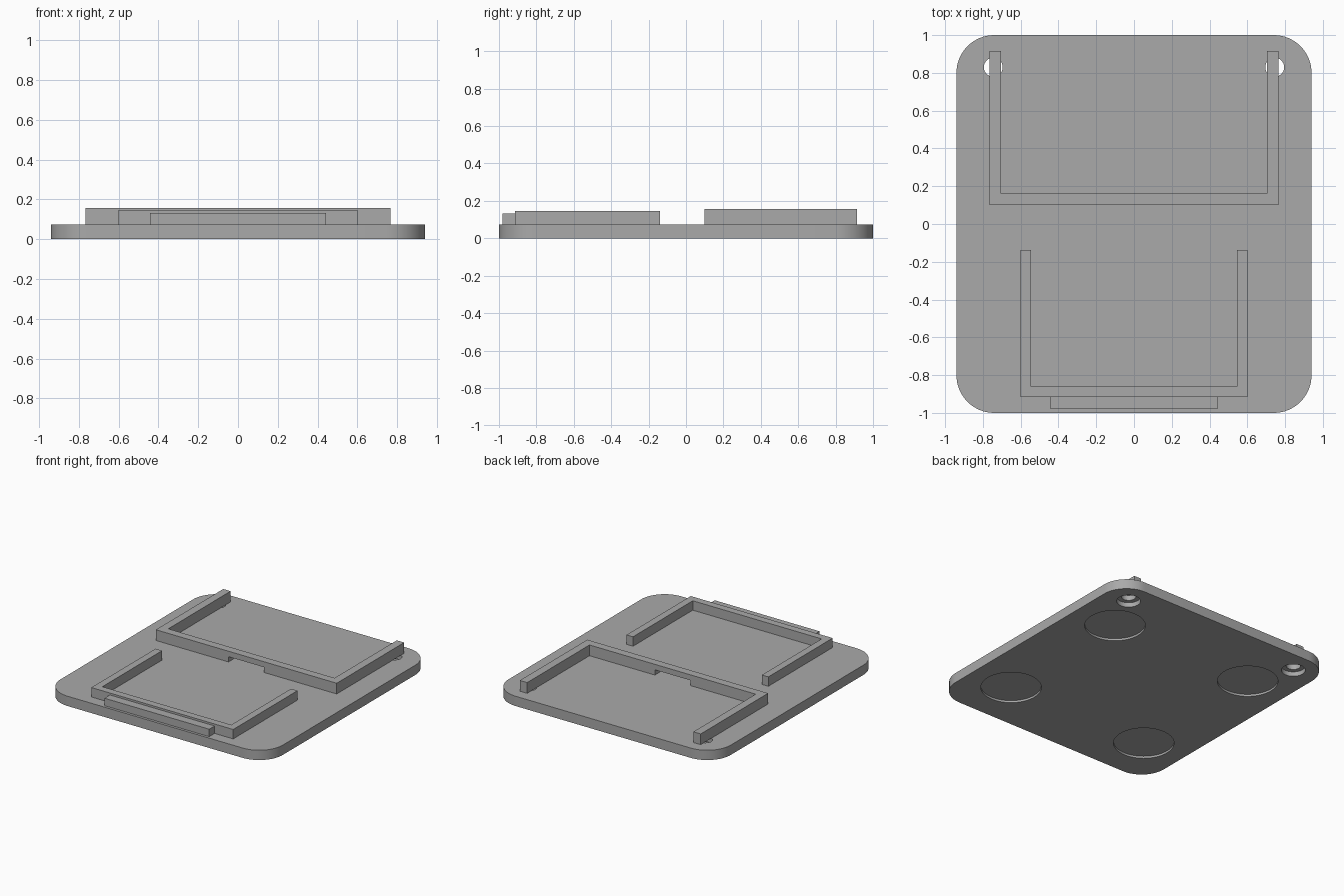
import bpy
import bmesh
import math

if "Cube" in bpy.data.objects:
    bpy.data.objects.remove(bpy.data.objects["Cube"])

PLATE_TOP = 0.075

grey = bpy.data.materials.new("plain grey")
grey.use_nodes = True
colour = (0.4, 0.4, 0.4, 1)
grey.diffuse_color = colour
grey.node_tree.nodes["Principled BSDF"].inputs["Base Color"].default_value = colour


def prism(name, outline, z0, z1):
    """Extrude a flat outline from z0 up to z1."""
    bm = bmesh.new()
    face = bm.faces.new([bm.verts.new((x, y, z0)) for x, y in outline])
    out = bmesh.ops.extrude_face_region(bm, geom=[face])
    top = [v for v in out["geom"] if isinstance(v, bmesh.types.BMVert)]
    bmesh.ops.translate(bm, verts=top, vec=(0, 0, z1 - z0))
    bmesh.ops.recalc_face_normals(bm, faces=bm.faces)
    mesh = bpy.data.meshes.new(name)
    bm.to_mesh(mesh)
    bm.free()
    mesh.materials.append(grey)
    obj = bpy.data.objects.new(name, mesh)
    bpy.context.collection.objects.link(obj)
    return obj


def arc(cx, cy, r, start, sweep, steps):
    return [(cx + r * math.cos(start + sweep * i / steps),
             cy + r * math.sin(start + sweep * i / steps)) for i in range(steps + 1)]


def disc(x, y, r, steps=64):
    return arc(x, y, r, 0, math.tau, steps)[:-1]


def box(x0, x1, y0, y1):
    return [(x0, y0), (x1, y0), (x1, y1), (x0, y1)]


def u_shape(half, y0, y1, wall):
    """U outline, open towards the back."""
    inner = half - wall
    return [(-half, y0), (half, y0), (half, y1), (inner, y1),
            (inner, y0 + wall), (-inner, y0 + wall), (-inner, y1), (-half, y1)]


def activate(obj):
    bpy.ops.object.select_all(action="DESELECT")
    obj.select_set(True)
    bpy.context.view_layer.objects.active = obj


def cut(obj, outline, z0, z1):
    cutter = prism("cutter", outline, z0, z1)
    cutter.hide_render = True
    activate(obj)
    mod = obj.modifiers.new("cut", "BOOLEAN")
    mod.operation = "DIFFERENCE"
    mod.solver = "EXACT"
    mod.object = cutter
    bpy.ops.object.modifier_apply(modifier=mod.name)
    bpy.data.objects.remove(cutter)


# Base plate with rounded corners
outline = []
for i, (sx, sy) in enumerate([(1, 1), (-1, 1), (-1, -1), (1, -1)]):
    outline += arc(sx * 0.74, sy * 0.8, 0.2, i * math.pi / 2, math.pi / 2, 16)
plate = prism("base_plate", outline, 0, PLATE_TOP)

for side in (-1, 1):
    # Counterbored screw holes near the back
    cut(plate, disc(side * 0.745, 0.83, 0.05), -0.1, 0.2)
    cut(plate, disc(side * 0.745, 0.83, 0.083), -0.1, 0.035)
    # Shallow foot recesses underneath
    for y in (-0.61, 0.51):
        cut(plate, disc(side * 0.6, y, 0.21), -0.1, 0.016)

activate(plate)
bpy.ops.object.shade_smooth_by_angle(angle=math.radians(30))

# Back holder, with a cable opening at the foot of its cross wall
back_holder = prism("back_holder", u_shape(0.765, 0.1, 0.915, 0.062), PLATE_TOP, 0.157)
cut(back_holder, box(-0.15, 0.15, 0, 0.3), 0, 0.115)

# Front holder and the low lip before it
prism("front_holder", u_shape(0.6, -0.915, -0.138, 0.055), PLATE_TOP, 0.147)
prism("front_lip", box(-0.443, 0.443, -0.98, -0.915), PLATE_TOP, 0.132)
